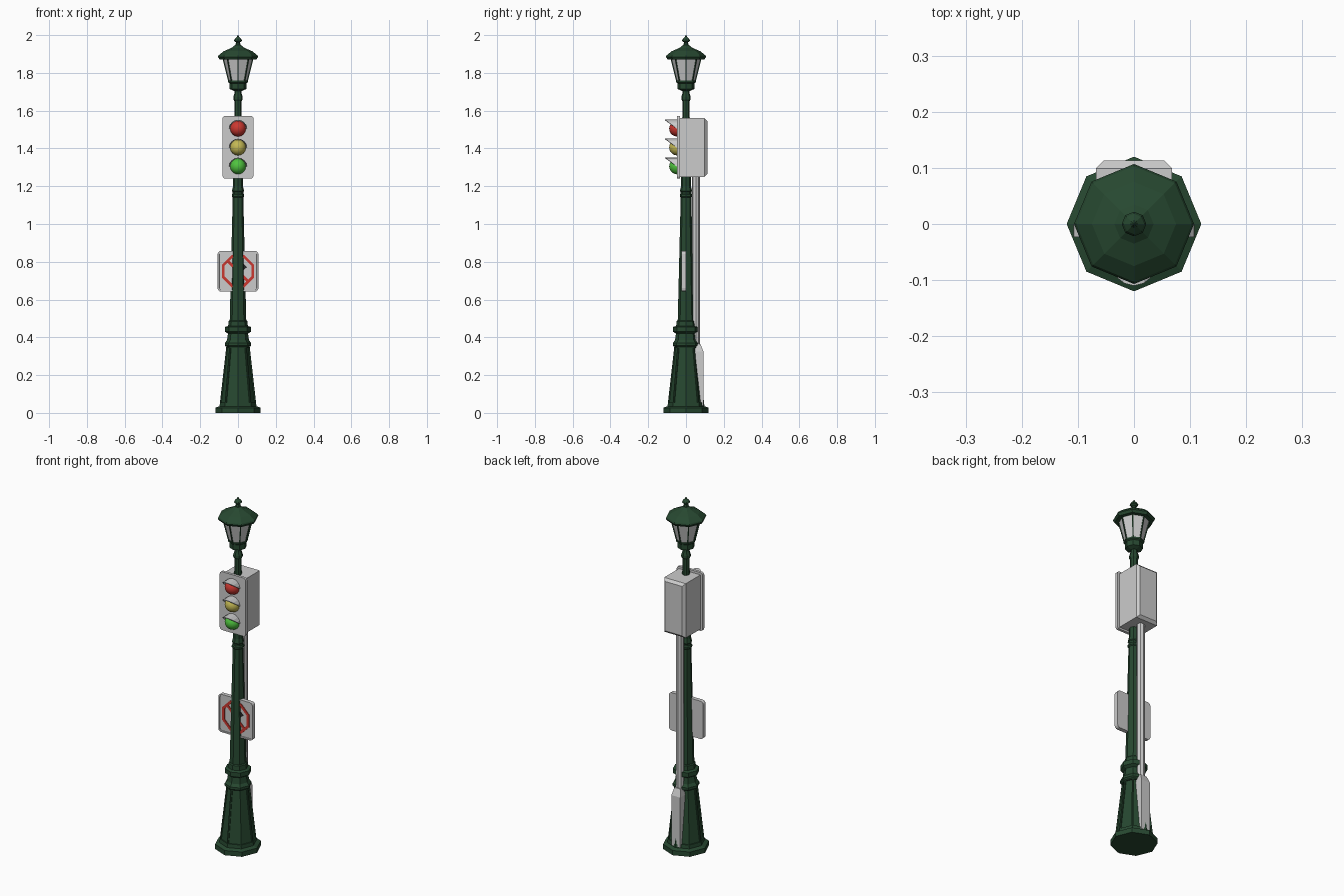
import bpy, bmesh, math
from math import sin, cos, pi
from mathutils import Matrix

if "Cube" in bpy.data.objects:
    bpy.data.objects.remove(bpy.data.objects["Cube"])


def mat(name, c):
    m = bpy.data.materials.new(name)
    m.diffuse_color = (*c, 1)
    m.use_nodes = True
    m.node_tree.nodes["Principled BSDF"].inputs["Base Color"].default_value = m.diffuse_color
    return m


GREEN = mat("green_paint", (0.02, 0.065, 0.03))
RED = mat("red", (0.6, 0.04, 0.03))
YELLOW = mat("yellow", (0.55, 0.48, 0.09))
LIME = mat("green_light", (0.08, 0.55, 0.05))
BLACK = mat("black", (0.02, 0.02, 0.02))
GLASS = mat("lamp_glass", (0.8, 0.8, 0.8))


def finish(bm, name, mats=()):
    me = bpy.data.meshes.new(name)
    bm.to_mesh(me)
    bm.free()
    for m in mats:
        me.materials.append(m)
    ob = bpy.data.objects.new(name, me)
    bpy.context.collection.objects.link(ob)
    return ob


def lathe(name, profile, mats=(), n=8, cy=0, panel=None, inset=0.01, depth=-0.005):
    """Faceted turning of (radius, z); band number `panel` gets inset panels."""
    bm = bmesh.new()
    rings = [[bm.verts.new((r * cos(2 * pi * i / n), cy + r * sin(2 * pi * i / n), z))
              for i in range(n)] for r, z in profile]
    bands = [[bm.faces.new((a[i], a[(i + 1) % n], b[(i + 1) % n], b[i])) for i in range(n)]
             for a, b in zip(rings, rings[1:])]
    bm.faces.new(rings[0][::-1])
    bm.faces.new(rings[-1])
    bm.normal_update()
    if panel is not None:
        bmesh.ops.inset_individual(bm, faces=bands[panel], thickness=inset)
        bmesh.ops.inset_individual(bm, faces=bands[panel], thickness=0.001, depth=depth)
        if len(mats) > 1:
            for f in bands[panel]:
                f.material_index = 1
    return finish(bm, name, mats)


def prism(name, pts, y0, y1, mats=(), inset=0, depth=0):
    """Extrude an x,z outline from front y0 to back y1."""
    bm = bmesh.new()
    front = bm.faces.new([bm.verts.new((x, y0, z)) for x, z in pts])
    ext = bmesh.ops.extrude_face_region(bm, geom=[front], use_keep_orig=True)
    vs = [v for v in ext["geom"] if isinstance(v, bmesh.types.BMVert)]
    bmesh.ops.translate(bm, verts=vs, vec=(0, y1 - y0, 0))
    bmesh.ops.recalc_face_normals(bm, faces=bm.faces)
    if inset:
        bmesh.ops.inset_region(bm, faces=[front], thickness=inset)
        bmesh.ops.inset_region(bm, faces=[front], thickness=0.001, depth=depth)
    return finish(bm, name, mats)


def rounded(w, z0, z1, r):
    cz, h = (z0 + z1) / 2, (z1 - z0) / 2
    pts = []
    for k, (sx, sz) in enumerate(((1, 1), (-1, 1), (-1, -1), (1, -1))):
        for j in range(4):
            a = k * pi / 2 + j * pi / 6
            pts.append((sx * (w - r) + r * cos(a), cz + sz * (h - r) + r * sin(a)))
    return pts


# Post: plinth, panelled pedestal, tapered column, upper stem
lathe("plinth", [(0.12, 0), (0.12, 0.027), (0.1, 0.035)], [GREEN])
lathe("pedestal", [(0.098, 0.03), (0.096, 0.05), (0.062, 0.35), (0.07, 0.357),
                   (0.07, 0.37), (0.058, 0.385), (0.053, 0.42), (0.069, 0.43),
                   (0.069, 0.455), (0.052, 0.46), (0.05, 0.485), (0.045, 0.49)],
      [GREEN], panel=1, inset=0.008, depth=-0.006)
lathe("column", [(0.044, 0.48), (0.028, 1.14), (0.033, 1.145), (0.033, 1.155),
                 (0.028, 1.16), (0.028, 1.17), (0.032, 1.175), (0.026, 1.2),
                 (0.025, 1.26)], [GREEN])
lathe("upper_stem", [(0.023, 1.24), (0.019, 1.65), (0.025, 1.66), (0.025, 1.672),
                     (0.018, 1.695), (0.018, 1.72)], [GREEN])

# Lantern with glazed panels, roof and finial
lathe("lantern_collar", [(0.022, 1.705), (0.045, 1.715), (0.045, 1.745), (0.052, 1.75),
                         (0.052, 1.758)], [GREEN])
lathe("lantern", [(0.052, 1.755), (0.084, 1.885)], [GREEN, GLASS], panel=0,
      inset=0.005, depth=-0.004)
lathe("roof", [(0.084, 1.872), (0.098, 1.872), (0.107, 1.885), (0.103, 1.893),
               (0.075, 1.915), (0.035, 1.932), (0.016, 1.947)], [GREEN])
lathe("finial", [(0.014, 1.945), (0.011, 1.962), (0.022, 1.97), (0.018, 1.979),
                 (0.007, 1.99), (0.001, 2.0)], [GREEN])

# Signal: front plate and housing with chamfered back
prism("signal_plate", rounded(0.082, 1.24, 1.573, 0.015), -0.048, -0.033)
bm = bmesh.new()
bmesh.ops.create_cube(bm, size=1, matrix=Matrix.Translation((0, 0.039, 1.405))
                      @ Matrix.Diagonal((0.136, 0.148, 0.31, 1)))
back = [e for e in bm.edges if all(v.co.y > 0.1 for v in e.verts)]
bmesh.ops.bevel(bm, geom=back, offset=0.014, segments=1, affect='EDGES')
finish(bm, "signal_housing")

# Lenses and tapered visors
for z, m, label in ((1.505, RED, "red"), (1.405, YELLOW, "yellow"), (1.305, LIME, "green")):
    bm = bmesh.new()
    bmesh.ops.create_uvsphere(bm, u_segments=16, v_segments=10, radius=0.042,
                              matrix=Matrix.Translation((0, -0.047, z)) @ Matrix.Rotation(pi / 2, 4, 'X'))
    lens = finish(bm, label + "_lens", [m])
    for p in lens.data.polygons:
        p.use_smooth = True
    bm = bmesh.new()
    rows = []
    for i in range(9):
        a = pi * i / 8
        y = -0.05 - 0.06 * sin(a)
        rows.append([bm.verts.new((r * cos(a), yy, z + r * sin(a)))
                     for r, yy in ((0.047, -0.045), (0.047, y), (0.043, y), (0.043, -0.045))])
    for a, b in zip(rows, rows[1:]):
        for k in range(4):
            bm.faces.new((a[k], b[k], b[(k + 1) % 4], a[(k + 1) % 4]))
    bm.faces.new(rows[0])
    bm.faces.new(rows[-1][::-1])
    bmesh.ops.recalc_face_normals(bm, faces=bm.faces)
    finish(bm, label + "_visor")

# Prohibition sign: rimmed board, arrow, ring and slash
CZ = 0.75
prism("sign_board", rounded(0.108, 0.642, 0.858, 0.018), -0.023, 0.0, inset=0.008, depth=-0.004)
prism("sign_arrow", [(-0.03, 0.70), (-0.012, 0.70), (-0.012, 0.762), (0.02, 0.762), (0.02, 0.747),
                     (0.048, 0.772), (0.02, 0.797), (0.02, 0.782), (-0.03, 0.782)],
      -0.0205, -0.017, [BLACK])
d, w, L = math.sqrt(0.5), 0.007, 0.08
prism("sign_slash", [(d * (s * L + t * w), CZ + d * (-s * L + t * w))
                     for s, t in ((-1, -1), (1, -1), (1, 1), (-1, 1))], -0.022, -0.017, [RED])
bm = bmesh.new()
loops = []
for i in range(8):
    a = 2 * pi * (i + 0.5) / 8
    loops.append([bm.verts.new((r * cos(a), y, CZ + r * sin(a)))
                  for r, y in ((0.092, -0.017), (0.092, -0.023), (0.076, -0.023), (0.076, -0.017))])
for i in range(8):
    a, b = loops[i], loops[(i + 1) % 8]
    for k in range(4):
        bm.faces.new((a[k], b[k], b[(k + 1) % 4], a[(k + 1) % 4]))
bmesh.ops.recalc_face_normals(bm, faces=bm.faces)
finish(bm, "sign_ring", [RED])

# Cable conduit and junction box behind the post
lathe("conduit", [(0.021, 0.1), (0.021, 1.26)], cy=0.052)
bm = bmesh.new()
bmesh.ops.create_cube(bm, size=1, matrix=Matrix.Translation((0, 0.06, 0.2))
                      @ Matrix.Diagonal((0.056, 0.064, 0.32, 1)))
for v in bm.verts:
    if v.co.z > 0.3:
        v.co.z = 0.325
geom = [f for f in bm.faces if f.normal.z > 0.5 or all(v.co.z > 0.3 for v in f.verts)]
cap = bmesh.ops.extrude_face_region(bm, geom=geom)
for v in [g for g in cap["geom"] if isinstance(g, bmesh.types.BMVert)]:
    v.co = (v.co.x * 0.7, 0.052 + (v.co.y - 0.052) * 0.6, 0.365)
bmesh.ops.delete(bm, geom=[f for f in geom if f.is_valid], context='FACES_ONLY')
finish(bm, "junction_box")
